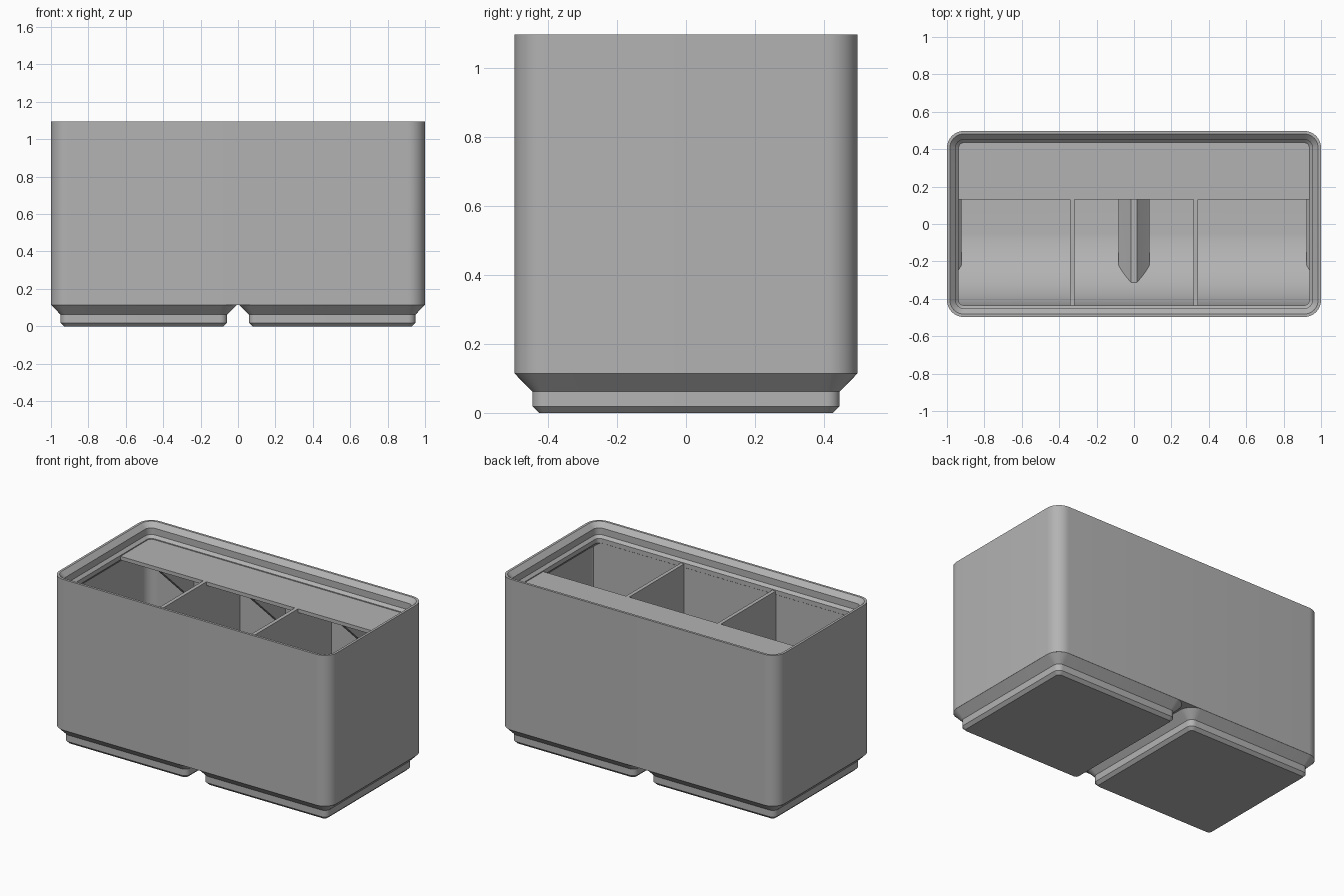
import bpy
import bmesh
from math import sin, cos, pi

cube = bpy.data.objects.get("Cube")
if cube:
    bpy.data.objects.remove(cube, do_unlink=True)

HX, HY, R = 1.0, 0.497, 0.09        # outer half sizes and corner radius
WALL, LIP = 0.023, 0.0623           # wall thickness and lip overhang
BASE, TOP, DECK = 0.114, 1.096, 1.0  # body bottom, rim, divider height
FOOT_X = 0.503
FLOOR = 0.024
DIVIDER_X = 0.33

grey = bpy.data.materials.new("grey plastic")
grey.use_nodes = True
grey.diffuse_color = (0.45, 0.45, 0.45, 1)
grey.node_tree.nodes["Principled BSDF"].inputs["Base Color"].default_value = grey.diffuse_color


def finish(name, bm):
    bmesh.ops.recalc_face_normals(bm, faces=bm.faces)
    mesh = bpy.data.meshes.new(name)
    bm.to_mesh(mesh)
    bm.free()
    mesh.materials.append(grey)
    obj = bpy.data.objects.new(name, mesh)
    bpy.context.collection.objects.link(obj)
    return obj


def loft(name, sections, steps=10):
    """Stack rounded rectangles given as (centre x, half x, half y, radius, z)."""
    bm = bmesh.new()
    rings = []
    for cx, hx, hy, r, z in sections:
        ring = []
        for quarter, (sx, sy) in enumerate([(1, 1), (-1, 1), (-1, -1), (1, -1)]):
            for i in range(steps + 1):
                a = (quarter + i / steps) * pi / 2
                ring.append(bm.verts.new((cx + sx * (hx - r) + r * cos(a),
                                          sy * (hy - r) + r * sin(a), z)))
        rings.append(ring)
    for low, high in zip(rings, rings[1:]):
        for i in range(len(low)):
            j = (i + 1) % len(low)
            bm.faces.new((low[i], low[j], high[j], high[i]))
    bm.faces.new(rings[0])
    bm.faces.new(rings[-1])
    return finish(name, bm)


def extrude_x(name, profile, x0, x1):
    """Extrude a (y, z) outline along x."""
    bm = bmesh.new()
    face = bm.faces.new([bm.verts.new((x0, y, z)) for y, z in profile])
    new = bmesh.ops.extrude_face_region(bm, geom=[face])["geom"]
    verts = [g for g in new if isinstance(g, bmesh.types.BMVert)]
    bmesh.ops.translate(bm, verts=verts, vec=(x1 - x0, 0, 0))
    return finish(name, bm)


def combine(obj, tool, operation):
    """Apply a boolean and discard the tool."""
    mod = obj.modifiers.new("boolean", 'BOOLEAN')
    mod.operation, mod.object, mod.solver = operation, tool, 'EXACT'
    with bpy.context.temp_override(object=obj, active_object=obj, selected_objects=[obj]):
        bpy.ops.object.modifier_apply(modifier=mod.name)
    bpy.data.objects.remove(tool, do_unlink=True)


def inset(amount, z):
    return (0, HX - amount, HY - amount, R - amount, z)


# Outer body with two stepped feet
storage_bin = loft("storage_bin", [inset(0, BASE), inset(0, TOP)])
for side in (-1, 1):
    cx = side * FOOT_X
    foot = loft("foot", [(cx, h, h, r, z) for h, r, z in (
        (0.426, 0.02, 0), (0.445, 0.038, 0.019), (0.445, 0.038, 0.062),
        (0.4965, 0.09, BASE), (0.48, 0.08, BASE + 0.01))])
    combine(storage_bin, foot, 'UNION')

# Inner space with the stepped stacking lip
cavity = loft("cavity", [
    inset(WALL, 0.145), inset(WALL, 0.938), inset(LIP, 0.977), inset(LIP, 1.006),
    inset(0.0455, 1.023), inset(0.0455, 1.066), inset(0.0155, TOP), inset(0.0155, 1.15)])

# Hollows inside the feet, leaving a ridge between them
for side in (-1, 1):
    cx = side * FOOT_X
    hollow = loft("foot_hollow", [
        (cx, 0.42, 0.42, 0.02, FLOOR), (cx, 0.42, 0.42, 0.02, 0.075),
        (cx, 0.473, 0.473, 0.066, 0.129),
        (side * 0.495, 0.481, 0.473, 0.066, 0.147)])
    combine(cavity, hollow, 'UNION')

# Curved scoop along the front wall
radius, front = 0.42, -0.436
arc = [(front + radius - radius * sin(a), FLOOR - 0.002 + radius * (1 - cos(a)))
       for a in (i * pi / 48 for i in range(25))]
scoop = extrude_x("scoop", arc + [(front, DECK), (-0.6, DECK), (-0.6, -0.1),
                                  (front + radius, -0.1)], -1.1, 1.1)
combine(cavity, scoop, 'DIFFERENCE')

# Two dividers
for x in (-DIVIDER_X, DIVIDER_X):
    divider = extrude_x("divider", [(-0.7, -0.2), (0.7, -0.2), (0.7, DECK), (-0.7, DECK)],
                        x - 0.012, x + 0.012)
    combine(cavity, divider, 'DIFFERENCE')

# Label shelf along the back, with a triangular rib in each compartment
shelf = extrude_x("label_shelf", [(0.13, DECK), (0.13, 0.976), (0.6, 0.976), (0.6, DECK)],
                  -1.2, 1.2)
combine(cavity, shelf, 'DIFFERENCE')
for x in (-2 * DIVIDER_X, 0, 2 * DIVIDER_X):
    rib = extrude_x("shelf_rib", [(0.14, 0.985), (0.14, 0.97), (0.6, 0.54), (0.6, 0.985)],
                    x - 0.012, x + 0.012)
    combine(cavity, rib, 'DIFFERENCE')

combine(storage_bin, cavity, 'DIFFERENCE')

# Smooth rounded corners, sharp edges elsewhere
bpy.ops.object.select_all(action='DESELECT')
storage_bin.select_set(True)
bpy.context.view_layer.objects.active = storage_bin
bpy.ops.object.shade_smooth_by_angle(angle=pi / 9)
